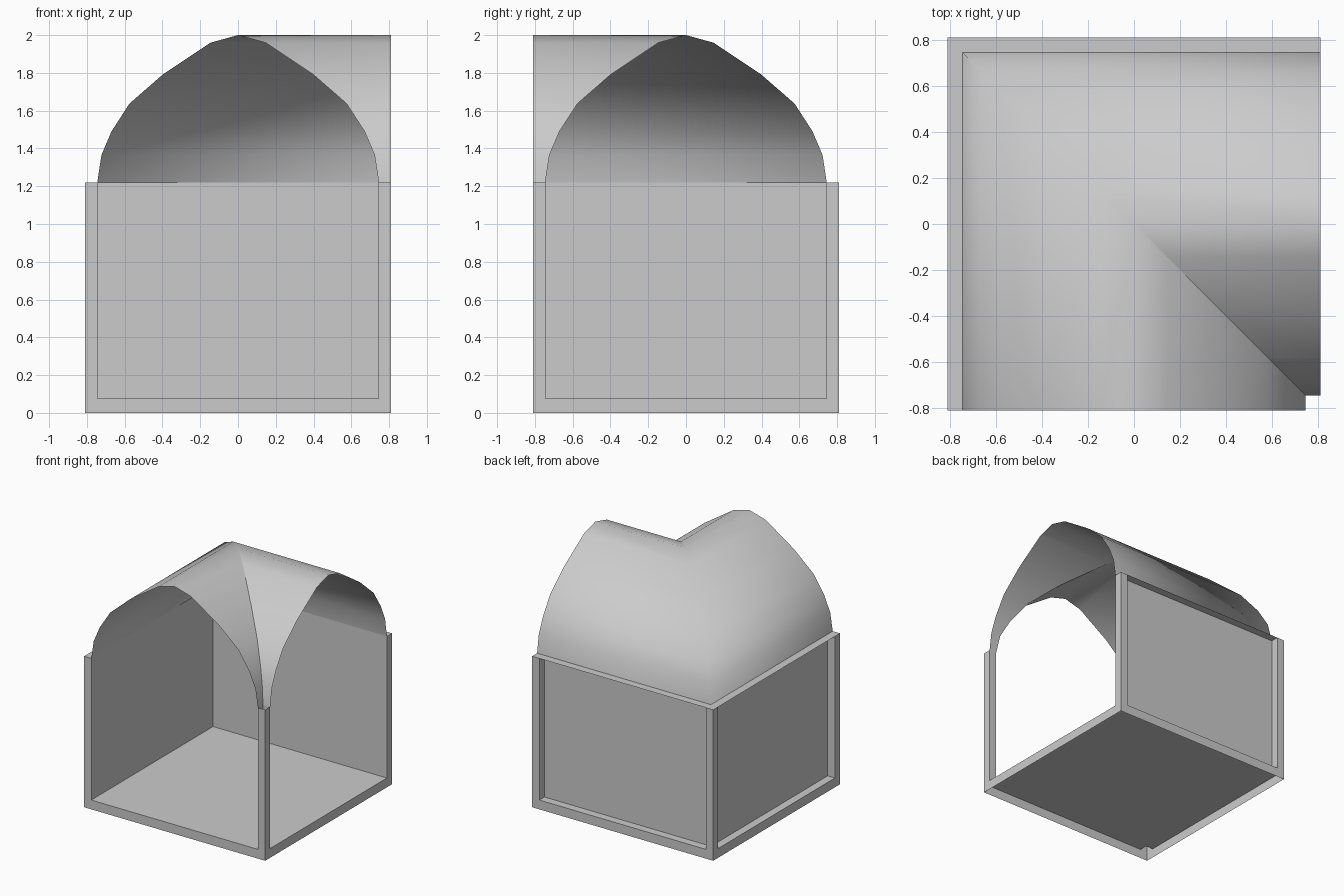
import bpy, bmesh

if "Cube" in bpy.data.objects:
    bpy.data.objects.remove(bpy.data.objects["Cube"])

R, I = 0.81, 0.745          # outer and inner half widths
BASE, WALL = 0.075, 1.22    # floor height, wall top


def finish(name, bm, smooth=False):
    for f in bm.faces:
        f.smooth = smooth
    mesh = bpy.data.meshes.new(name)
    bm.to_mesh(mesh)
    bm.free()
    ob = bpy.data.objects.new(name, mesh)
    bpy.context.collection.objects.link(ob)
    return ob


def quad(bm, *pts):
    bm.faces.new([bm.verts.new(p) for p in pts])


def flat(bm, x0, x1, y0, y1, z):
    quad(bm, (x0, y0, z), (x1, y0, z), (x1, y1, z), (x0, y1, z))


def upright(bm, a, b, z0, z1):
    quad(bm, (*a, z0), (*b, z0), (*b, z1), (*a, z1))


def ring(bm, x0, x1, y0, y1, z0, z1):
    # four outward-facing sides, open top and bottom
    c = [(x0, y0), (x1, y0), (x1, y1), (x0, y1)]
    for k in range(4):
        upright(bm, c[k], c[(k + 1) % 4], z0, z1)


def join_points(bm):
    bmesh.ops.remove_doubles(bm, verts=bm.verts, dist=1e-4)


# Floor sheet, reaching the rim between the corner posts
bm = bmesh.new()
flat(bm, -I, I, -I, I, BASE)
flat(bm, -I, I, -R, -I, BASE)
flat(bm, -I, I, I, R, BASE)
flat(bm, -R, -I, -I, I, BASE)
flat(bm, I, R, -I, I, BASE)
join_points(bm)
finish("floor", bm)

# Skirt around the base
bm = bmesh.new()
ring(bm, -R, R, -R, R, 0, BASE)
finish("base_skirt", bm)

# Hollow corner posts: two outer faces and two returns each
for side_y, sy in (("front", -1), ("back", 1)):
    for side_x, sx in (("left", -1), ("right", 1)):
        bm = bmesh.new()
        x0, x1 = sorted((sx * I, sx * R))
        y0, y1 = sorted((sy * I, sy * R))
        ring(bm, x0, x1, y0, y1, BASE, WALL)
        join_points(bm)
        finish(f"{side_y}_{side_x}_post", bm)

# Recessed walls on the left and back
bm = bmesh.new()
upright(bm, (-I, I), (-I, -I), BASE, WALL)
finish("left_wall", bm)
bm = bmesh.new()
upright(bm, (I, I), (-I, I), BASE, WALL)
finish("back_wall", bm)

# Thin L-shaped ledge on top of the two walls
bm = bmesh.new()
flat(bm, -R, -I, -R, I, WALL)
flat(bm, -R, -I, I, R, WALL)
flat(bm, -I, R, I, R, WALL)
join_points(bm)
finish("wall_ledge", bm)

# Pointed vault: arch swept from the front to the right with a mitred corner
half = [(0.145, 1.96), (0.40, 1.79), (0.575, 1.637), (0.67, 1.49),
        (0.723, 1.365), (I, WALL)]
arch = [(-u, z) for u, z in reversed(half)] + [(0, 2.0)] + half
bm = bmesh.new()
rows = [[bm.verts.new(p) for p in ((u, -R, z), (u, -u, z), (R, -u, z))]
        for u, z in arch]
for a, b in zip(rows, rows[1:]):
    for k in range(2):
        bm.faces.new((a[k], b[k], b[k + 1], a[k + 1]))
# Crisp inner valley, soft outer hip
mid = len(half)
for a, b in zip(rows[mid:], rows[mid + 1:]):
    bm.edges.get((a[1], b[1])).smooth = False
finish("vault", bm, smooth=True)
